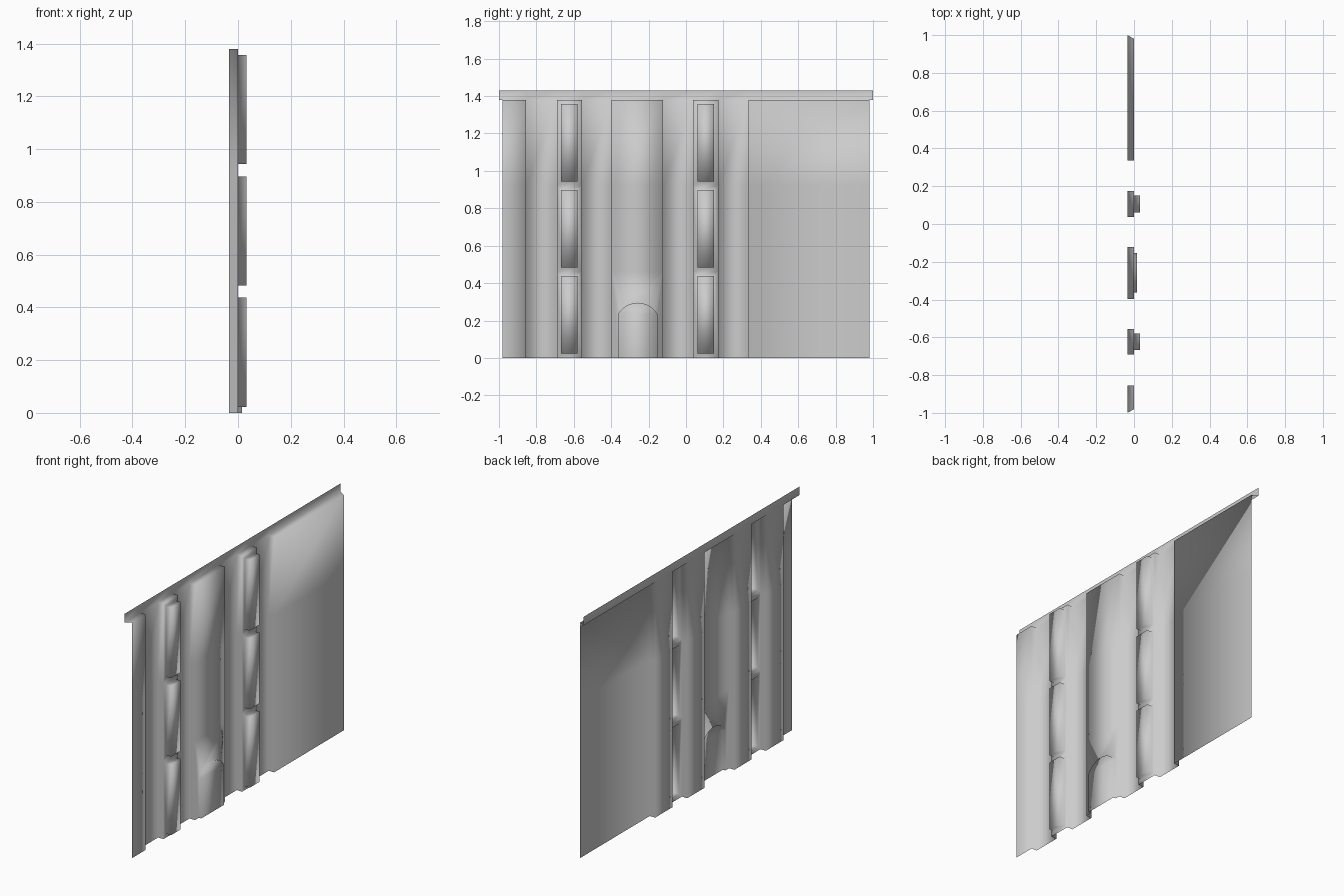
import bpy, bmesh, math
from mathutils import Vector

cube = bpy.data.objects.get("Cube")
if cube:
    bpy.data.objects.remove(cube, do_unlink=True)

mat = bpy.data.materials.new("light_grey")
mat.use_nodes = True
mat.diffuse_color = (0.6, 0.6, 0.6, 1)
mat.node_tree.nodes["Principled BSDF"].inputs["Base Color"].default_value = (0.6, 0.6, 0.6, 1)

BACK = -0.035                     # depth of the grooves
ROW = 0.46                        # height of one storey
TOP, LEDGE_TOP = 3 * ROW, 1.43
END, LEDGE_END = 0.98, 1.0
GROOVES = [(-0.855, -0.69), (-0.557, -0.398), (-0.122, 0.038), (0.174, 0.335)]

bm = bmesh.new()
cache = {}


def vert(x, y, z):
    key = (round(x, 4), round(y, 4), round(z, 4))
    if key not in cache:
        cache[key] = bm.verts.new(key)
    return cache[key]


def face(*points):
    return bm.faces.new([vert(*p) for p in points])


# Corrugated ground plan running along the wall
plan = [(0, -END)]
for a, b in GROOVES:
    plan += [(0, a), (BACK, a), (BACK, b), (0, b)]
plan.append((0, END))

# Raised bays: the 2nd and 4th carry windows, the 3rd carries the door
window_bays = (GROOVES[0][1], GROOVES[2][1])
door_bay = GROOVES[1][1]
windows = []


def door_band(y0, y1):
    """Bay with an arched door pushed out of it."""
    left, right, spring, rise, depth = -0.363, -0.153, 0.235, 0.06, 0.016
    mid, half = (left + right) / 2, (right - left) / 2
    radius = (half ** 2 + rise ** 2) / (2 * rise)
    sweep = math.asin(half / radius)
    arch = [(left, 0)]
    steps = 12
    for i in range(steps + 1):
        t = sweep * (2 * i / steps - 1)
        arch.append((mid + radius * math.sin(t),
                     spring + rise - radius * (1 - math.cos(t))))
    arch.append((right, 0))
    face((0, y0, 0), *[(0, y, z) for y, z in arch],
         (0, y1, 0), (0, y1, ROW), (0, y0, ROW))
    face(*[(depth, y, z) for y, z in reversed(arch)])
    for (ya, za), (yb, zb) in zip(arch, arch[1:]):
        face((0, ya, za), (depth, ya, za), (depth, yb, zb), (0, yb, zb))


# Wall sheet
for (x0, y0), (x1, y1) in zip(plan, plan[1:]):
    for row in range(3):
        z0, z1 = row * ROW, (row + 1) * ROW
        raised = x0 == x1 == 0
        if raised and y0 == door_bay and row == 0:
            door_band(y0, y1)
            continue
        f = face((x0, y0, z0), (x1, y1, z0), (x1, y1, z1), (x0, y0, z1))
        if raised and y0 in window_bays:
            windows.append(f)

# Top ledge: flat shelf behind each raised bay, then an upright strip
for (x0, y0), (x1, y1) in zip(plan, plan[1:]):
    if x0 != x1:
        continue
    e0 = -LEDGE_END if y0 == -END else y0
    e1 = LEDGE_END if y1 == END else y1
    if x0 == 0:
        face((0, y0, TOP), (0, y1, TOP), (BACK, e1, TOP), (BACK, e0, TOP))
    face((BACK, e0, TOP), (BACK, e1, TOP), (BACK, e1, LEDGE_TOP), (BACK, e0, LEDGE_TOP))

# Window blocks: inset each storey of the window bays and push it out
bm.normal_update()
bmesh.ops.inset_individual(bm, faces=windows, thickness=0.023, use_even_offset=True)
blocks = bmesh.ops.extrude_discrete_faces(bm, faces=windows)["faces"]
bmesh.ops.translate(bm, verts=list({v for f in blocks for v in f.verts}),
                    vec=Vector((0.033, 0, 0)))

for f in bm.faces:
    f.smooth = True

mesh = bpy.data.meshes.new("wall_panel")
bm.to_mesh(mesh)
bm.free()
mesh.materials.append(mat)
wall = bpy.data.objects.new("wall_panel", mesh)
bpy.context.scene.collection.objects.link(wall)
